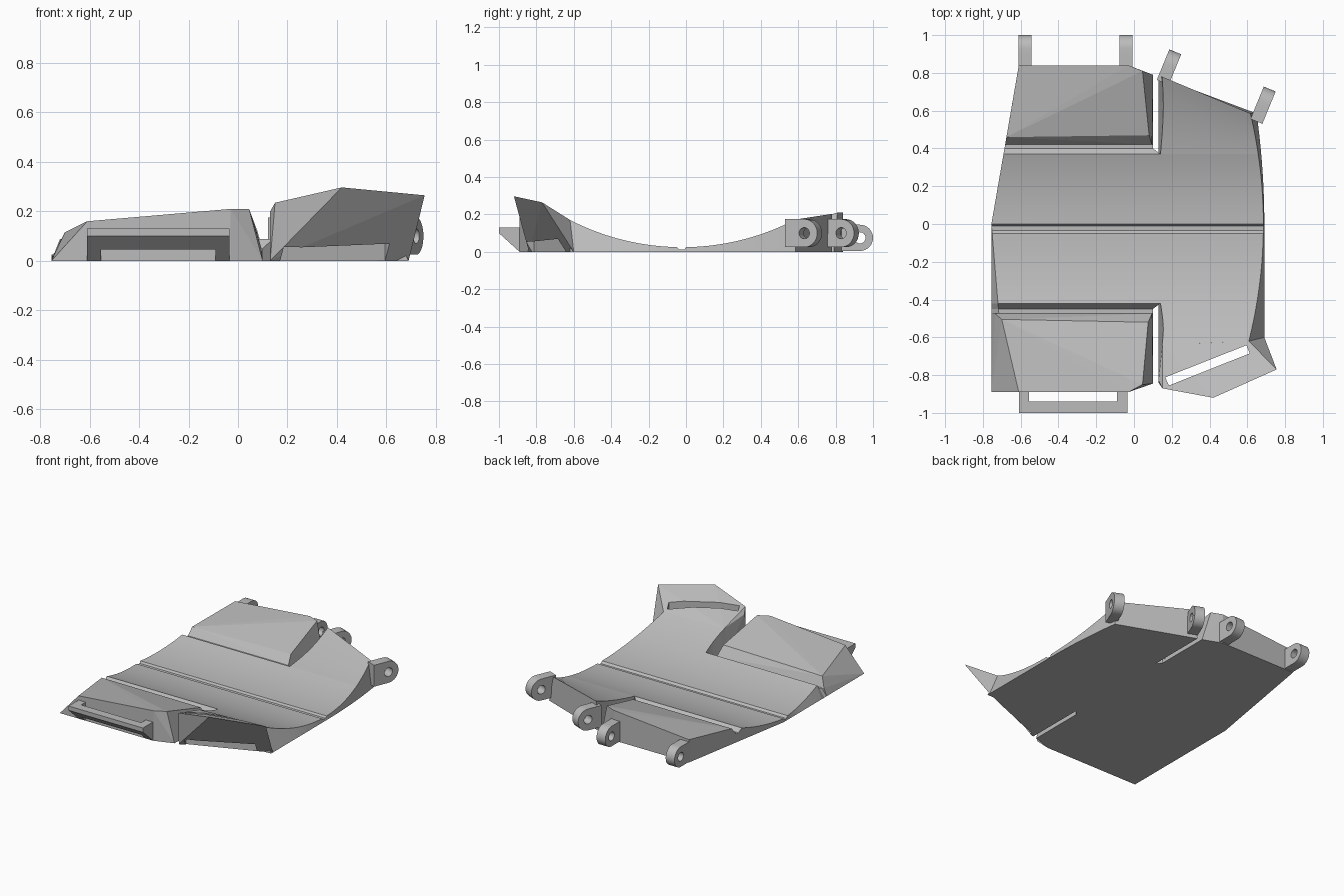
import bpy, bmesh, math
from mathutils import Vector

cube = bpy.data.objects.get("Cube")
if cube:
    bpy.data.objects.remove(cube, do_unlink=True)

grey = bpy.data.materials.new("plain_grey")
grey.use_nodes = True
grey.diffuse_color = (0.5, 0.5, 0.5, 1)
grey.node_tree.nodes["Principled BSDF"].inputs["Base Color"].default_value = (0.5, 0.5, 0.5, 1)


def finish(name, bm, smooth=False):
    bmesh.ops.recalc_face_normals(bm, faces=bm.faces[:])
    mesh = bpy.data.meshes.new(name)
    bm.to_mesh(mesh)
    bm.free()
    mesh.materials.append(grey)
    obj = bpy.data.objects.new(name, mesh)
    bpy.context.collection.objects.link(obj)
    bpy.ops.object.select_all(action='DESELECT')
    obj.select_set(True)
    bpy.context.view_layer.objects.active = obj
    if smooth:
        bpy.ops.object.shade_smooth_by_angle(angle=math.radians(12))
    return obj


def hull(name, points):
    bm = bmesh.new()
    for p in points:
        bm.verts.new(p)
    res = bmesh.ops.convex_hull(bm, input=bm.verts[:])
    loose = [v for v in bm.verts if not v.link_faces]
    bmesh.ops.delete(bm, geom=loose, context='VERTS')
    bmesh.ops.dissolve_limit(bm, angle_limit=0.01, verts=bm.verts[:], edges=bm.edges[:])
    return finish(name, bm)


def loft(name, sections):
    bm = bmesh.new()
    rings = [[bm.verts.new(p) for p in s] for s in sections]
    n = len(rings[0])
    for a, b in zip(rings, rings[1:]):
        for i in range(n):
            j = (i + 1) % n
            bm.faces.new((a[i], a[j], b[j], b[i]))
    bm.faces.new(rings[0])
    bm.faces.new(rings[-1])
    return finish(name, bm, True)


# Concave top curve and side outlines
def arc(y):
    return 0.025 + 1.31 - math.sqrt(1.31 ** 2 - (y + 0.02) ** 2)


def left_low(y):
    return -0.755 + 0.173 * max(y, 0)


def left_top(y):
    return left_low(y) + 0.083 * max(-y, 0)


def right_low(y):
    return 0.69 - 0.12 * max(y, 0) ** 2


def right_top(y):
    return 0.685 - 0.2 * y * y


def section(y, z, x_low=None, x_top=None):
    return [(left_low(y), y, 0), (left_top(y), y, z),
            (right_top(y) if x_top is None else x_top, y, z),
            (right_low(y) if x_low is None else x_low, y, 0)]


# Middle band with a shallow centre groove
front = [-0.42 + 0.37 * i / 12 for i in range(13)]
back = [0.37 * i / 12 for i in range(13)]
loft("middle_band", [section(y, arc(y)) for y in front]
     + [section(y, 0.012) for y in (-0.035, -0.01)]
     + [section(y, arc(y)) for y in back])

# Cross grooves in front of and behind the band
loft("front_groove", [section(-0.42, arc(-0.42), 0.13, 0.14),
                      section(-0.45, 0.05, 0.1, 0.1), section(-0.475, 0.05, 0.1, 0.1)])
loft("back_groove", [section(0.37, arc(0.37), 0.13, 0.14),
                     section(0.4, 0.06, 0.1, 0.1), section(0.42, 0.06, 0.1, 0.1)])

# Raised plates on the right half
hull("front_plate", [
    (-0.735, -0.475, 0.05), (0.095, -0.475, 0.05), (-0.7, -0.505, 0.115), (0.075, -0.52, 0.12),
    (0.045, -0.85, 0.21), (-0.03, -0.89, 0.21), (-0.61, -0.89, 0.16),
    (-0.755, -0.475, 0), (0.1, -0.475, 0), (0.1, -0.845, 0), (-0.03, -0.89, 0), (-0.755, -0.89, 0)])
hull("back_plate", [
    (left_low(0.42), 0.42, 0.06), (0.095, 0.42, 0.06), (left_low(0.46), 0.46, 0.11), (0.08, 0.47, 0.116),
    (0.045, 0.81, 0.21), (-0.03, 0.84, 0.21), (-0.61, 0.84, 0.16),
    (left_low(0.42), 0.42, 0), (0.1, 0.42, 0), (0.1, 0.79, 0), (-0.03, 0.84, 0), (-0.61, 0.84, 0)])


# Curved wings on the left half, fanning out from the band
def wing(name, start, inner_end, outer_end, lift, steps=12):
    sections = []
    for i in range(steps + 1):
        t = i / steps
        yi = start + (inner_end - start) * t
        yo = start + (outer_end - start) * t
        x = 0.14 + 0.015 * math.sin(math.pi * t * 0.8)
        sections.append([(0.13, yi, 0), (x, yi, arc(yo) + lift * t * t),
                         (right_top(yo), yo, arc(yo)), (right_low(yo), yo, 0)])
    loft(name, sections)


wing("front_wing", -0.42, -0.64, -0.62, 0)
wing("back_wing", 0.37, 0.78, 0.585, 0.03)

# Upturned front tab with a strap slot
fold = arc(-0.62)
tab = hull("front_tab", [
    (0.13, -0.64, 0), (0.15, -0.64, fold), (right_top(-0.62), -0.62, fold), (0.69, -0.6, 0),
    (0.13, -0.84, 0), (0.13, -0.83, 0.2), (0.15, -0.87, 0.235), (0.42, -0.92, 0.297), (0.755, -0.77, 0.265)])
slot = hull("slot_cutter", [(x, y, z) for z in (-0.1, 0.5) for x, y in
                            ((0.165, -0.812), (0.185, -0.855), (0.613, -0.685), (0.595, -0.642))])
slot.hide_render = True
cut = tab.modifiers.new("slot", 'BOOLEAN')
cut.operation = 'DIFFERENCE'
cut.solver = 'EXACT'
cut.object = slot
bpy.context.view_layer.objects.active = tab
bpy.ops.object.modifier_apply(modifier="slot")
bpy.data.objects.remove(slot, do_unlink=True)


# Strap loop on the front edge, undercut below
def loop_bar(name, x0, x1, y0, y1):
    hull(name, [(x, y, z) for x in (x0, x1) for y in (y0, y1)
                for z in (0.13, (-0.89 - y) * 0.91)])


loop_bar("loop_front_bar", -0.61, -0.035, -1, -0.94)
loop_bar("loop_right_bar", -0.61, -0.555, -0.94, -0.89)
loop_bar("loop_left_bar", -0.09, -0.035, -0.94, -0.89)


# Hinge lugs: a rounded ear with a pin hole
def lug(name, centre, angle, radius, length, hole=0.03, half=0.034, count=32):
    out = Vector((math.sin(angle), math.cos(angle), 0))
    side = Vector((math.cos(angle), -math.sin(angle), 0))
    up = Vector((0, 0, 1))
    bm = bmesh.new()
    loops = []
    for s, rim in ((-half, True), (half, True), (half, False), (-half, False)):
        ring = []
        for i in range(count):
            c, h = math.cos(math.tau * i / count), math.sin(math.tau * i / count)
            u, v = c * hole, h * hole
            if rim:
                u, v = c * radius, h * radius
                if c < 0:
                    u = -length * min(1, -c * 1.415)
                    v = radius * max(-1, min(1, h * 1.415)) if c < -0.7 else math.copysign(radius, h)
            ring.append(bm.verts.new(Vector(centre) + out * u + up * v + side * s))
        loops.append(ring)
    for k in range(4):
        a, b = loops[k], loops[(k + 1) % 4]
        for i in range(count):
            j = (i + 1) % count
            bm.faces.new((a[i], a[j], b[j], b[i]))
    obj = finish(name, bm)
    bpy.ops.object.shade_smooth_by_angle(angle=math.radians(30))


lug("right_outer_lug", (-0.577, 0.93, 0.075), 0, 0.07, 0.1)
lug("right_inner_lug", (-0.042, 0.93, 0.075), 0, 0.07, 0.1)
lug("left_inner_lug", (0.19, 0.842, 0.1), 0.39, 0.075, 0.1)
lug("left_outer_lug", (0.69, 0.645, 0.1), 0.39, 0.075, 0.11)
